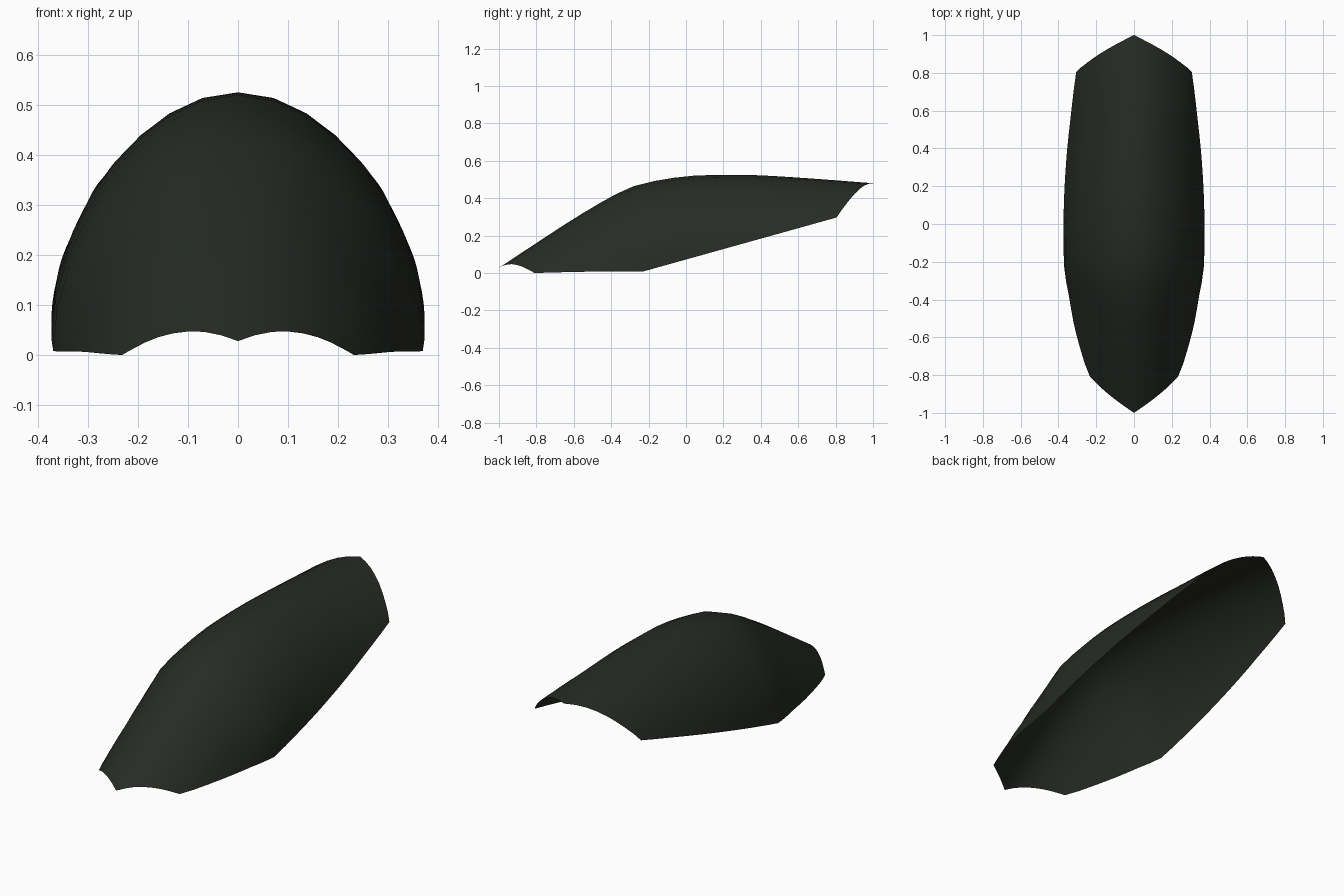
import bpy, bmesh
from math import hypot

if "Cube" in bpy.data.objects:
    bpy.data.objects.remove(bpy.data.objects["Cube"])


def curve(pts, t):
    """Smooth curve through (key, value) pairs."""
    n = len(pts)
    t = max(pts[0][0], min(pts[-1][0], t))
    i = next(k for k in range(n - 1) if t <= pts[k + 1][0] + 1e-9)

    def slope(k):
        a, b = pts[max(k - 1, 0)], pts[min(k + 1, n - 1)]
        return (b[1] - a[1]) / (b[0] - a[0])

    (t0, v0), (t1, v1) = pts[i], pts[i + 1]
    h = t1 - t0
    u = (t - t0) / h
    return ((2*u**3 - 3*u*u + 1) * v0 + (u**3 - 2*u*u + u) * h * slope(i)
            + (3*u*u - 2*u**3) * v1 + (u**3 - u*u) * h * slope(i + 1))


# ridge height along y, and width factor along y
RIDGE = [(-1, .028), (-.8, .16), (-.6, .29), (-.4, .408), (-.28, .464), (-.2, .486),
         (0, .517), (.2, .525), (.4, .522), (.7, .503), (1, .48)]
WIDTH = [(-1, .89), (-.65, .9), (-.4, .925), (-.23, .99), (0, 1), (.5, 1), (.8, 1.05), (1, 1.07)]
# cross-section: half width and drop below the ridge
SECTION = [(0, 0), (.06, .008), (.12, .032), (.183, .075), (.245, .137), (.28, .18),
           (.31, .235), (.345, .31), (.363, .37), (.373, .44), (.371, .52)]
arc = [0]
for a, b in zip(SECTION, SECTION[1:]):
    arc.append(arc[-1] + hypot(b[0] - a[0], b[1] - a[1]))
SX = [(s, p[0]) for s, p in zip(arc, SECTION)]
SD = [(s, p[1]) for s, p in zip(arc, SECTION)]
DROP_TO_ARC = [(p[1], s) for s, p in zip(arc, SECTION)]


def edge_z(y):
    """Lower rim: flat in front, then rising straight to the back."""
    if y < -.23:
        return .007 * min(1, (y + .81) / .25)
    return .008 + .279 * (y + .23)


def lerp(a, b, t):
    return a + (b - a) * t


# rows: (ridge y, rim y), with the rim corner kept as a row
FRONT, BACK, COLS = 8, 12, 8
rows = [(lerp(-1, -.28, k / FRONT), lerp(-.81, -.23, k / FRONT)) for k in range(FRONT)]
rows += [(lerp(-.28, 1, k / BACK), lerp(-.23, .805, k / BACK)) for k in range(BACK + 1)]

# curved shell
bm = bmesh.new()
grid = []
for ridge_y, rim_y in rows:
    end = curve(DROP_TO_ARC, curve(RIDGE, rim_y) - edge_z(rim_y))
    line = []
    for c in range(-COLS, COLS + 1):
        t = abs(c) / COLS
        y = lerp(ridge_y, rim_y, t)
        x = curve(SX, t * end) * curve(WIDTH, y) * (1 if c >= 0 else -1)
        z = max(0, curve(RIDGE, y) - curve(SD, t * end))
        line.append(bm.verts.new((x, y, z)))
    grid.append(line)
for r0, r1 in zip(grid, grid[1:]):
    for c in range(2 * COLS):
        bm.faces.new((r0[c], r0[c + 1], r1[c + 1], r1[c])).smooth = True

mesh = bpy.data.meshes.new("canopy_shell")
bm.to_mesh(mesh)
bm.free()
shell = bpy.data.objects.new("canopy_shell", mesh)
bpy.context.collection.objects.link(shell)

mat = bpy.data.materials.new("dark_tint")
mat.diffuse_color = (.02, .024, .018, 1)
mat.use_nodes = True
mat.node_tree.nodes["Principled BSDF"].inputs["Base Color"].default_value = mat.diffuse_color
mesh.materials.append(mat)
